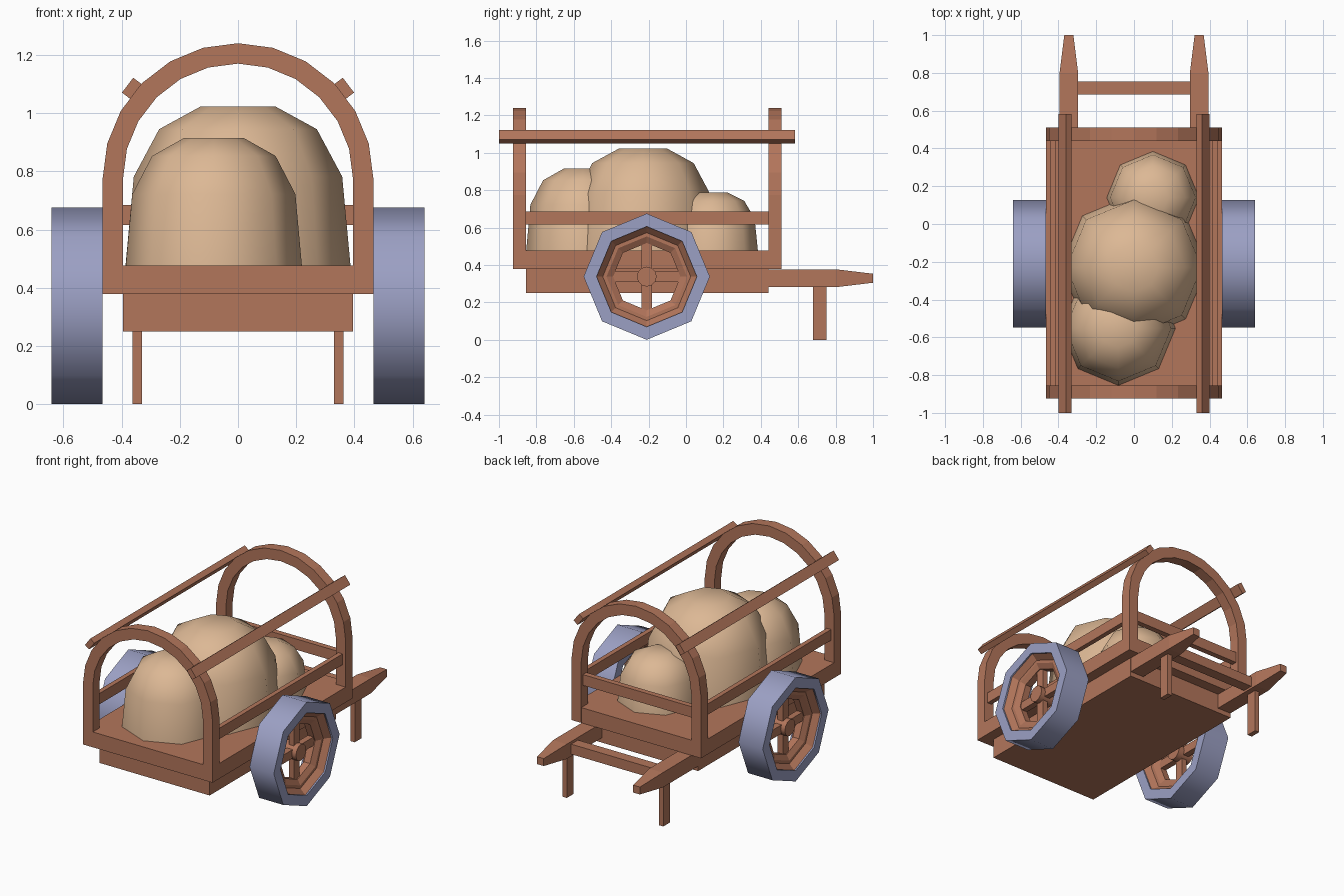
import bpy, bmesh, math
from mathutils import Matrix, Vector

if "Cube" in bpy.data.objects:
    bpy.data.objects.remove(bpy.data.objects["Cube"])


def mat(name, col):
    m = bpy.data.materials.new(name)
    m.diffuse_color = (*col, 1)
    m.use_nodes = True
    m.node_tree.nodes["Principled BSDF"].inputs["Base Color"].default_value = m.diffuse_color
    return m


WOOD = mat("brown wood", (0.45, 0.18, 0.105))
SACK = mat("tan cloth", (0.72, 0.48, 0.30))
TYRE = mat("blue grey metal", (0.33, 0.35, 0.55))


def finish(name, bm, material, smooth=None):
    bmesh.ops.recalc_face_normals(bm, faces=bm.faces[:])
    me = bpy.data.meshes.new(name)
    bm.to_mesh(me)
    bm.free()
    me.materials.append(material)
    ob = bpy.data.objects.new(name, me)
    bpy.context.collection.objects.link(ob)
    if smooth:
        bpy.ops.object.select_all(action='DESELECT')
        ob.select_set(True)
        bpy.context.view_layer.objects.active = ob
        bpy.ops.object.shade_smooth_by_angle(angle=math.radians(smooth))
    return ob


def box(name, x, y, z, tilt=0.0):
    """Box from min/max ranges, optionally rolled about its own y axis."""
    bm = bmesh.new()
    bmesh.ops.create_cube(bm, size=1)
    size = [r[1] - r[0] for r in (x, y, z)]
    mid = [(r[0] + r[1]) / 2 for r in (x, y, z)]
    bm.transform(Matrix.Translation(mid) @ Matrix.Rotation(tilt, 4, 'Y') @ Matrix.Diagonal((*size, 1)))
    return finish(name, bm, WOOD)


def loft(name, rings, material, closed=False, caps=True, smooth=None):
    """Skin a list of equal-length point rings."""
    bm = bmesh.new()
    vs = [[bm.verts.new(p) for p in r] for r in rings]
    n = len(vs[0])
    pairs = list(zip(vs, vs[1:])) + ([(vs[-1], vs[0])] if closed else [])
    for a, b in pairs:
        for i in range(n):
            j = (i + 1) % n
            bm.faces.new((a[i], a[j], b[j], b[i]))
    if caps and not closed:
        bm.faces.new(vs[0])
        bm.faces.new(vs[-1])
    return finish(name, bm, material, smooth)


# bed and under box
box("bed_floor", (-0.465, 0.465), (-0.855, 0.44), (0.378, 0.477))
box("bed_front_bar", (-0.395, 0.395), (-0.924, -0.855), (0.378, 0.477))
box("bed_back_bar", (-0.395, 0.395), (0.44, 0.509), (0.378, 0.477))
box("under_box", (-0.395, 0.395), (-0.855, 0.44), (0.25, 0.378))

# arched hoops
for name, y0, y1 in (("front_hoop", -0.925, -0.855), ("back_hoop", 0.44, 0.51)):
    path = [(1, 0, 0.378)]
    path += [(math.cos(math.radians(a)), math.sin(math.radians(a)), 0.775) for a in range(0, 181, 15)]
    path += [(-1, 0, 0.378)]
    rings = [[(c * r, y, z + s * r) for r, y in ((0.465, y0), (0.465, y1), (0.395, y1), (0.395, y0))]
             for c, s, z in path]
    loft(name, rings, WOOD)

# rear rail between hoop posts, crossbar between handles
box("back_rail", (-0.395, 0.395), (0.457, 0.493), (0.615, 0.685))
box("handle_crossbar", (-0.3, 0.3), (0.685, 0.755), (0.295, 0.36))


def octagon(r, x, cy, cz):
    return [(x, cy + r * math.sin(k * math.pi / 4), cz + r * math.cos(k * math.pi / 4)) for k in range(8)]


CY, CZ = -0.21, 0.3375
for s, side in ((1, "right"), (-1, "left")):
    def xr(a, b):
        return tuple(sorted((s * a, s * b)))

    # side rail, roof pole, leg
    box(side + "_rail", xr(0.412, 0.443), (-0.855, 0.44), (0.617, 0.687))
    box(side + "_roof_pole", (s * 0.365 - 0.032, s * 0.365 + 0.032), (-1.0, 0.583),
        (1.067, 1.103), s * math.radians(53))
    box(side + "_leg", xr(0.33, 0.362), (0.68, 0.75), (0.0, 0.285))

    # tapered handle
    rings = []
    for y, hw, hh in ((0.44, 0.049, 0.048), (0.8, 0.049, 0.048), (1.0, 0.024, 0.024)):
        cx, cz = s * 0.345, 0.329
        rings.append([(cx - hw, y, cz - hh), (cx + hw, y, cz - hh), (cx + hw, y, cz + hh), (cx - hw, y, cz + hh)])
    loft(side + "_handle", rings, WOOD)

    # wheel: tyre, stepped rim, spokes, hub
    tyre = ((0.3375, 0.466), (0.3375, 0.64), (0.268, 0.64), (0.268, 0.466))
    loft(side + "_tyre", [octagon(r, s * x, CY, CZ) for r, x in tyre], TYRE, closed=True, smooth=50)
    rim = ((0.268, 0.475), (0.268, 0.63), (0.235, 0.595), (0.215, 0.595), (0.18, 0.575), (0.18, 0.53),
           (0.215, 0.51), (0.235, 0.51))
    loft(side + "_rim", [octagon(r, s * x, CY, CZ) for r, x in rim], WOOD, closed=True)
    box(side + "_upright_spoke", xr(0.531, 0.569), (CY - 0.028, CY + 0.028), (CZ - 0.185, CZ + 0.185))
    box(side + "_level_spoke", xr(0.53, 0.57), (CY - 0.185, CY + 0.185), (CZ - 0.028, CZ + 0.028))
    bm = bmesh.new()
    bmesh.ops.create_cone(bm, cap_ends=True, segments=12, radius1=0.053, radius2=0.053, depth=0.11,
                          matrix=Matrix.Translation((s * 0.545, CY, CZ)) @ Matrix.Rotation(math.pi / 2, 4, 'Y'))
    finish(side + "_hub", bm, WOOD, smooth=40)

# sacks: eight-sided domes
for name, cx, cy, r, top in (("front_sack", -0.083, -0.552, 0.303, 0.915),
                             ("middle_sack", 0.0, -0.23, 0.387, 1.022),
                             ("back_sack", 0.1, 0.14, 0.245, 0.787)):
    rings = []
    for fr, fh in ((1, 0), (0.925, 0.565), (0.7, 0.86), (0.335, 1)):
        rings.append([(cx + r * fr * math.cos(k * math.pi / 4), cy + r * fr * math.sin(k * math.pi / 4),
                       0.47 + (top - 0.47) * fh) for k in range(8)])
    loft(name, rings, SACK, smooth=60)
